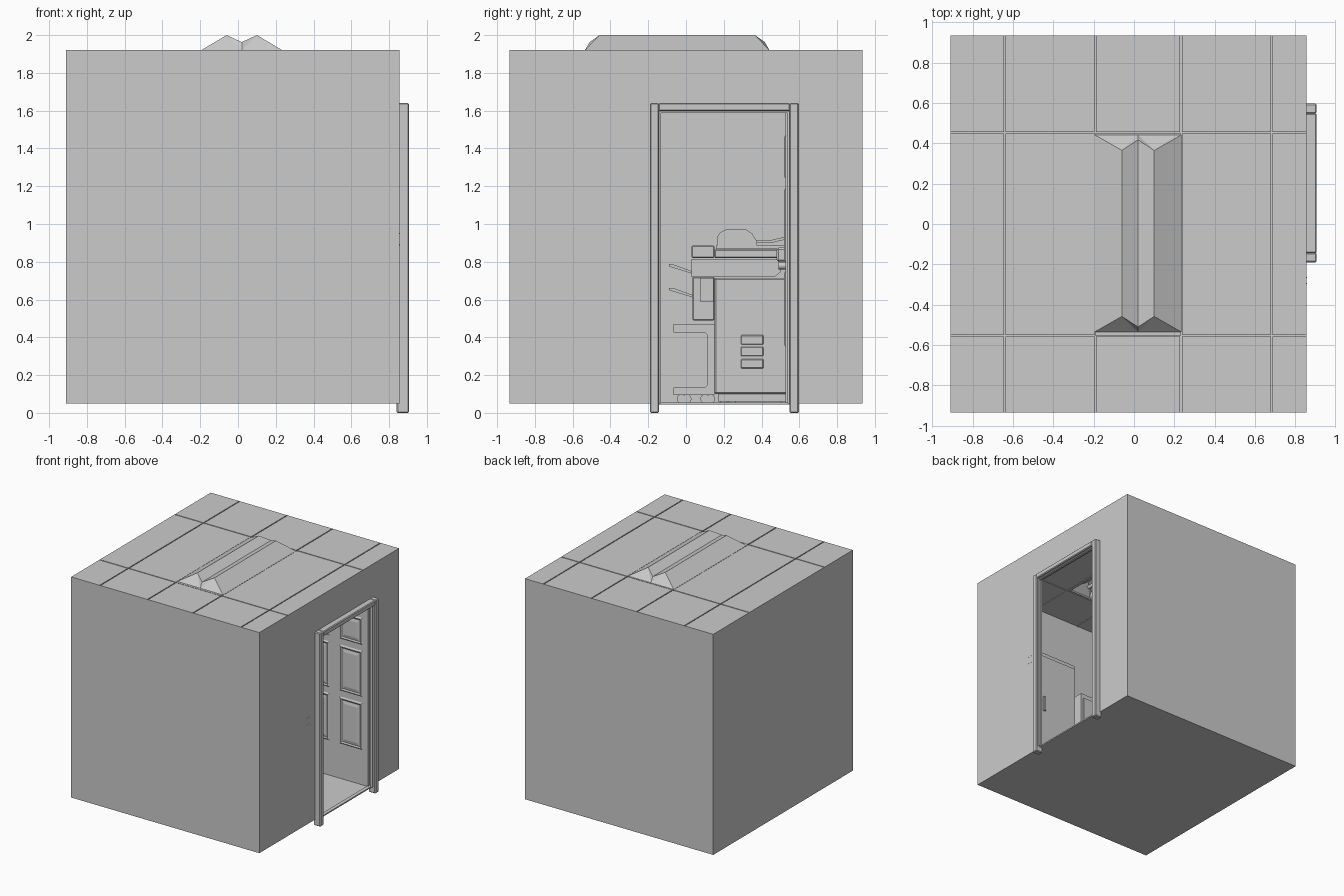
import bpy, bmesh, math
from mathutils import Vector

if "Cube" in bpy.data.objects:
    bpy.data.objects.remove(bpy.data.objects["Cube"])


def mesh(name, verts, faces):
    me = bpy.data.meshes.new(name)
    me.from_pydata(verts, [], faces)
    ob = bpy.data.objects.new(name, me)
    bpy.context.collection.objects.link(ob)
    return ob


def box(name, x, y, z, bevel=0):
    v = [(a, b, c) for a in x for b in y for c in z]
    f = [(0, 1, 3, 2), (4, 6, 7, 5), (0, 4, 5, 1), (2, 3, 7, 6), (0, 2, 6, 4), (1, 5, 7, 3)]
    ob = mesh(name, v, f)
    if bevel:
        m = ob.modifiers.new("bevel", 'BEVEL')
        m.width, m.segments = bevel, 1
    return ob


def extrude_x(name, pts, x0, x1):
    """Solid with a (y, z) profile running along x."""
    n = len(pts)
    v = [(x, y, z) for x in (x0, x1) for y, z in pts]
    f = [tuple(range(n))[::-1], tuple(range(n, 2 * n))]
    f += [(i, (i + 1) % n, n + (i + 1) % n, n + i) for i in range(n)]
    ob = mesh(name, v, f)
    bm = bmesh.new()
    bm.from_mesh(ob.data)
    bmesh.ops.recalc_face_normals(bm, faces=bm.faces)
    bm.to_mesh(ob.data)
    bm.free()
    return ob


def cylinder(name, a, b, r, sides=16):
    a, b = Vector(a), Vector(b)
    bpy.ops.mesh.primitive_cylinder_add(vertices=sides, radius=r, depth=(b - a).length, location=(a + b) / 2)
    ob = bpy.context.object
    ob.name = name
    ob.rotation_euler = (b - a).to_track_quat('Z', 'Y').to_euler()
    bpy.ops.object.shade_smooth_by_angle()
    return ob


# Room shell: single-sided walls and floor
X0, X1, Y0, Y1, Z0, Z1 = -0.91, 0.855, -0.935, 0.935, 0.05, 1.92
D0, D1, DT = -0.145, 0.55, 1.60
mesh("floor", [(X0, Y0, Z0), (X1, Y0, Z0), (X1, Y1, Z0), (X0, Y1, Z0)], [(0, 1, 2, 3)])
mesh("front_wall", [(X0, Y0, Z0), (X1, Y0, Z0), (X1, Y0, Z1), (X0, Y0, Z1)], [(0, 1, 2, 3)])
mesh("back_wall", [(X0, Y1, Z0), (X1, Y1, Z0), (X1, Y1, Z1), (X0, Y1, Z1)], [(3, 2, 1, 0)])
mesh("left_wall", [(X0, Y0, Z0), (X0, Y1, Z0), (X0, Y1, Z1), (X0, Y0, Z1)], [(3, 2, 1, 0)])
outline = [(Y0, Z0), (D0, Z0), (D0, DT), (D1, DT), (D1, Z0), (Y1, Z0), (Y1, Z1), (Y0, Z1)]
mesh("door_wall", [(X1, y, z) for y, z in outline],
     [(0, 1, 2, 7), (2, 3, 6, 7), (3, 4, 5, 6)])

# Ceiling tiles with gaps, one cell left open for the light
xs = [X0, -0.64, -0.193, 0.233, 0.683, X1]
ys = [Y0, -0.555, 0.452, Y1]
G = 0.004
for i in range(5):
    for j in range(3):
        if (i, j) == (2, 1):
            continue
        a, b = xs[i] + (G if i else 0), xs[i + 1] - (G if i < 4 else 0)
        c, d = ys[j] + (G if j else 0), ys[j + 1] - (G if j < 2 else 0)
        box("ceiling_tile", (a, b), (c, d), (Z1 - 0.012, Z1))
for x in xs[1:-1]:
    box("ceiling_bar_long", (x - 0.011, x + 0.011), (Y0, Y1), (Z1 - 0.016, Z1 - 0.012))
for y in ys[1:-1]:
    box("ceiling_bar_cross", (X0, X1), (y - 0.011, y + 0.011), (Z1 - 0.017, Z1 - 0.012))

# Recessed light: double-ridged reflector with sloping ends
prof = [(-0.195, 1.92, 0), (-0.06, 2.0, 0.077), (0.02, 1.963, 0.025), (0.1, 2.0, 0.077), (0.235, 1.92, 0)]
v = [(x, -0.535 + t, z) for x, z, t in prof] + [(x, 0.442 - t, z) for x, z, t in prof]
v += [(0.02, -0.535, 1.92), (0.02, 0.442, 1.92)]
f = [(i, i + 1, i + 6, i + 5) for i in range(4)]
f += [(i + 1, i, 10) for i in range(4)] + [(i + 5, i + 6, 11) for i in range(4)]
mesh("light_reflector", v, f)
for y0, y1 in ((-0.555, -0.535), (0.442, 0.452)):
    box("light_end_trim", (-0.19, 0.23), (y0, y1), (Z1 - 0.012, Z1))
for x in (-0.06, 0.1):
    cylinder("light_tube", (x, -0.45, 1.945), (x, 0.36, 1.945), 0.015)

# Door frame: outer casing, inner lining and stop
for a, b in ((-0.19, D0 + 0.003), (D1 - 0.003, 0.597)):
    box("frame_casing", (0.84, 0.905), (a, b), (0, 1.64), 0.006)
box("frame_head", (0.84, 0.905), (D0, D1), (DT - 0.003, 1.64), 0.006)
for a, b in ((D0, D0 + 0.012), (D1 - 0.012, D1)):
    box("frame_stop", (0.865, 0.885), (a, b), (0.05, DT))
box("frame_stop_head", (0.865, 0.885), (D0, D1), (DT - 0.012, DT))
box("threshold", (0.84, 0.87), (D0, D1), (0.045, 0.056))

# Open door with six raised panels on each face
box("door", (0.19, 0.85), (0.527, 0.549), (0.055, 1.59))
for x0, x1 in ((0.275, 0.49), (0.585, 0.80)):
    for z0, z1 in ((0.35, 0.75), (0.80, 1.19), (1.24, 1.47)):
        for y, s in ((0.527, -1), (0.549, 1)):
            rings = [(0, 0), (0.012, 0.008), (0.024, 0.002), (0.05, 0.008)]
            pv, pf = [], []
            for k, (o, h) in enumerate(rings):
                pv += [(x, y + s * h, z) for x, z in ((x0 + o, z0 + o), (x1 - o, z0 + o),
                                                     (x1 - o, z1 - o), (x0 + o, z1 - o))]
                if k:
                    pf += [(4 * k - 4 + i, 4 * k - 4 + (i + 1) % 4, 4 * k + (i + 1) % 4, 4 * k + i) for i in range(4)]
            pf.append((12, 13, 14, 15))
            if s > 0:
                pf = [q[::-1] for q in pf]
            mesh("door_panel", pv, pf)
for y0, y1 in ((0.49, 0.527), (0.549, 0.585)):
    cylinder("door_knob", (0.235, y0, 0.78), (0.235, y1, 0.78), 0.02, 12)

# Light switch with screws showing through the wall
box("switch_plate", (0.845, 0.854), (-0.305, -0.255), (0.88, 0.96), 0.003)
box("switch_toggle", (0.83, 0.846), (-0.285, -0.275), (0.91, 0.93))
for y in (-0.295, -0.265):
    for z in (0.89, 0.95):
        cylinder("switch_screw", (0.842, y, z), (0.858, y, z), 0.003, 6)

# Storage cabinet with two doors against the front wall
box("cabinet_body", (0.10, 0.85), (-0.93, -0.62), (0.05, 1.29))
for x0, x1, h in ((0.115, 0.472, 0.44), (0.478, 0.835, 0.51)):
    box("cabinet_door", (x0, x1), (-0.62, -0.602), (0.09, 1.25))
    box("cabinet_handle", (h - 0.012, h + 0.012), (-0.602, -0.585), (0.74, 0.87), 0.004)

# Low cupboard beside it
box("cupboard", (-0.45, 0.05), (-0.93, -0.60), (0.05, 1.05))
box("cupboard_front", (-0.43, 0.03), (-0.60, -0.59), (0.09, 1.01))

# Copier: body, drawers and feet
A, B = -0.86, -0.38
box("copier_body", (A, B), (0.15, 0.55), (0.10, 0.715), 0.008)
box("copier_base", (A + 0.03, B - 0.02), (0.17, 0.53), (0.06, 0.10))
for z in (0.235, 0.30, 0.362):
    box("copier_vent", (B - 0.005, B + 0.006), (0.29, 0.41), (z, z + 0.05), 0.004)
for y in (0.20, 0.245, 0.52):
    for x in (A + 0.06, B - 0.05):
        cylinder("copier_caster", (x - 0.02, y, 0.075), (x + 0.02, y, 0.075), 0.025)

# Copier upper deck, scanner and document feeder
extrude_x("copier_deck", [(0.03, 0.72), (0.47, 0.72), (0.50, 0.745), (0.50, 0.78), (0.48, 0.815), (0.03, 0.815)], A, B + 0.02)
box("scanner_bed", (A, B), (0.15, 0.55), (0.82, 0.865), 0.005)
box("scanner_side", (A, B), (0.03, 0.15), (0.82, 0.885), 0.005)
box("scanner_lid", (A + 0.02, B - 0.02), (0.16, 0.55), (0.868, 0.885))
extrude_x("document_feeder", [(0.165, 0.875), (0.165, 0.93), (0.18, 0.955), (0.21, 0.97), (0.32, 0.97),
                              (0.35, 0.95), (0.375, 0.91), (0.375, 0.875)], A + 0.04, B - 0.02)
extrude_x("document_tray", [(0.36, 0.90), (0.45, 0.90), (0.56, 0.925), (0.56, 0.94), (0.45, 0.915), (0.36, 0.915)],
          A + 0.08, B - 0.06)
box("control_panel", (B, B + 0.07), (0.48, 0.56), (0.80, 0.875), 0.01)

# Finisher with sloping output trays
box("finisher", (A + 0.02, B), (0.035, 0.15), (0.49, 0.72), 0.005)
box("finisher_door", (B, B + 0.008), (0.075, 0.145), (0.59, 0.715))
for z in (0.61, 0.735):
    extrude_x("output_tray", [(0.04, z), (0.04, z + 0.012), (-0.07, z + 0.052), (-0.09, z + 0.052), (-0.09, z + 0.04)],
              A + 0.08, B - 0.05)
extrude_x("finisher_stand", [(-0.065, 0.095), (0.15, 0.095), (0.15, 0.47), (-0.065, 0.47), (-0.065, 0.425), (0.10, 0.425),
                             (0.115, 0.41), (0.115, 0.15), (0.10, 0.135), (-0.065, 0.135)], A + 0.02, B - 0.01)
for y in (-0.025, 0.005, 0.10, 0.13):
    for x in (A + 0.06, B - 0.05):
        cylinder("stand_caster", (x - 0.015, y, 0.074), (x + 0.015, y, 0.074), 0.024)
